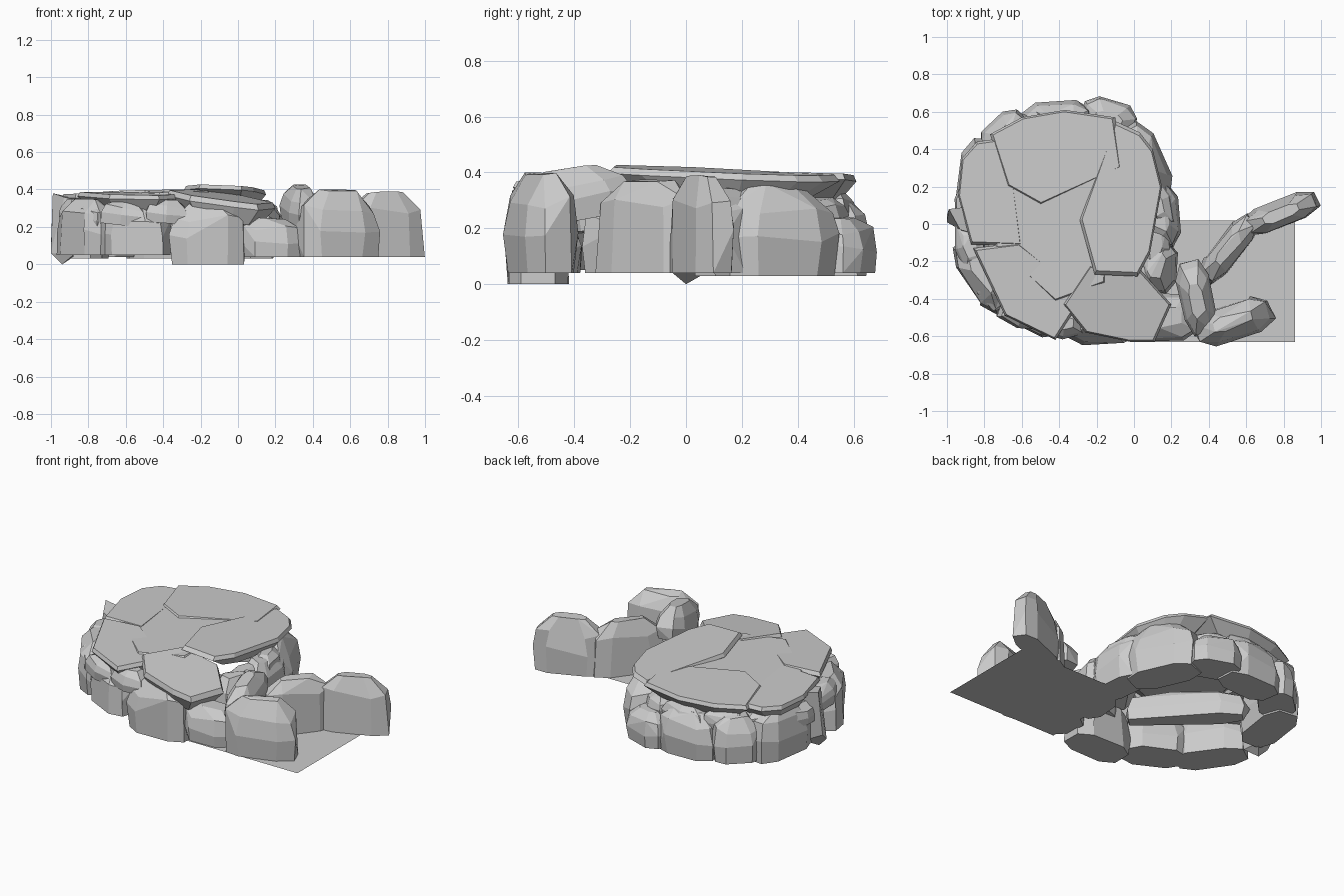
import bpy, bmesh, random
from math import cos, sin, pi, radians, degrees
from mathutils import Matrix, Vector

if "Cube" in bpy.data.objects:
    bpy.data.objects.remove(bpy.data.objects["Cube"])

random.seed(11)


def finish(name, pts, facet=12):
    """Convex faceted stone around a cloud of points."""
    bm = bmesh.new()
    for p in pts:
        bm.verts.new(p)
    bmesh.ops.convex_hull(bm, input=bm.verts[:])
    loose = [v for v in bm.verts if not v.link_faces]
    bmesh.ops.delete(bm, geom=loose, context='VERTS')
    bmesh.ops.dissolve_limit(bm, angle_limit=radians(facet),
                             verts=bm.verts[:], edges=bm.edges[:])
    bmesh.ops.recalc_face_normals(bm, faces=bm.faces[:])
    me = bpy.data.meshes.new(name)
    bm.to_mesh(me)
    bm.free()
    ob = bpy.data.objects.new(name, me)
    bpy.context.collection.objects.link(ob)
    return ob


def power(c, e=0.65):
    return abs(c) ** e * (1 if c > 0 else -1)


def stone(name, x, y, length, width, rot, z0, z1, tilt=0, sides=8):
    """Upright boulder: steep sides, flat base, chamfered crown."""
    h = z1 - z0
    rings = [(0, .96, .92), (.4, 1, 1), (.72, .9, .86), (1, .48, .42)]
    pts = []
    for f, sl, sw in rings:
        for i in range(sides):
            a = 2 * pi * (i + .5) / sides
            j = random.uniform(.93, 1.03)
            dz = 0 if f == 0 else random.uniform(-.08, .08) if f < 1 else random.uniform(-.08, 0)
            pts.append(Vector((power(cos(a)) * length / 2 * sl * j,
                               power(sin(a)) * width / 2 * sw * j,
                               (f + dz - .5) * h)))
    m = (Matrix.Translation((x, y, (z0 + z1) / 2)) @ Matrix.Rotation(radians(rot), 4, 'Z')
         @ Matrix.Rotation(radians(tilt), 4, 'Y'))
    return finish(name, [m @ p for p in pts])


def slab(name, outline, z, ax=0, ay=0, thick=.09):
    """Flat capping slab; ax and ay slope its top."""
    cx = sum(p[0] for p in outline) / len(outline)
    cy = sum(p[1] for p in outline) / len(outline)
    pts = []
    for x, y in outline:
        for s, d in ((.95, 0), (1, .25), (.72, 1)):
            px, py = cx + (x - cx) * s, cy + (y - cy) * s
            pts.append((px, py, z + ax * (px - cx) + ay * (py - cy) - d * thick))
    return finish(name, pts, 5)


# Ring of wall boulders: x, y, length, width, turn, bottom, top
ring = [
    (-.16, -.53, .43, .25, 0, 0, .33), (-.54, -.46, .40, .25, -25, .05, .31),
    (-.80, -.27, .46, .24, -56, .05, .35), (-.82, .24, .46, .25, 82, .03, .35),
    (-.68, .47, .30, .24, 45, .04, .32), (-.41, .54, .40, .24, 4, .03, .31),
    (-.14, .55, .32, .24, -18, .04, .25), (.04, .32, .46, .26, -66, .03, .37),
    (.14, .04, .36, .22, -85, .04, .34), (.12, -.22, .30, .24, -95, .04, .33),
    (.18, -.50, .34, .27, 0, .04, .25),
]
for i, r in enumerate(ring):
    stone(f"wall_boulder_{i + 1}", *r)

# Low stone crossing the hollow inside
stone("inner_stone", -.42, -.02, .75, .15, -45, .06, .24)

# Leaning wedge at the far left
finish("left_wedge", [(-.94, 0, 0), (-1, .01, .06), (-.88, -.06, .05), (-.88, .07, .04),
                      (-1, .05, .1), (-.99, .08, .38), (-.93, -.03, .36),
                      (-.82, .1, .34), (-.83, -.06, .33)])

# Flat stones packed between wall and slabs
for i in range(14):
    a = 2 * pi * (i + .5) / 14
    z = random.uniform(.18, .22)
    stone(f"packing_stone_{i + 1}", -.38 + .51 * cos(a), .53 * sin(a),
          random.uniform(.24, .32), .17, degrees(a) + 90 + random.uniform(-12, 12),
          z, z + .13, random.uniform(-8, 8), 6)

# Capping slabs
slab("slab_right", [(-.1, .55), (.03, .49), (.1, .4), (.15, .2), (.085, -.16), (.02, -.28),
                    (-.21, -.27), (-.29, .02), (-.12, .31)], .405, -.04, -.04)
slab("slab_back", [(-.77, .48), (-.6, .57), (-.37, .61), (-.1, .57), (-.06, .3), (-.5, .1),
                   (-.68, .2)], .393, .02, -.02)
slab("slab_left", [(-.92, .35), (-.84, .44), (-.7, .46), (-.64, .2), (-.6, -.12),
                   (-.87, -.11), (-.94, .15)], .38, .03, 0)
slab("slab_middle", [(-.68, .25), (-.1, .33), (-.15, -.32), (-.42, -.42), (-.75, -.12)], .388, .03, .01)
slab("slab_front_left", [(-.86, -.13), (-.62, -.1), (-.29, -.36), (-.33, -.48), (-.42, -.62),
                         (-.69, -.49)], .378, 0, .04)
slab("slab_front", [(-.24, -.22), (.03, -.24), (.2, -.43), (.11, -.63), (-.02, -.63),
                    (-.26, -.58), (-.38, -.43)], .36, -.12, .1, .12)

# Trailing stones on the right
stone("tail_stone_end", .785, .055, .46, .16, 22, .04, .40)
stone("tail_stone_middle", .51, -.13, .46, .16, 52, .04, .38)
stone("tail_stone_front", .53, -.52, .47, .21, 18, .04, .40)
stone("leaning_stone", .335, -.40, .42, .19, -78, .23, .42, 10)

# Flat ground patch under the tail
me = bpy.data.meshes.new("ground_patch")
me.from_pydata([(.08, -.63, .04), (.86, -.63, .04), (.86, .02, .04), (.08, .02, .04)], [], [(0, 1, 2, 3)])
bpy.context.collection.objects.link(bpy.data.objects.new("ground_patch", me))
